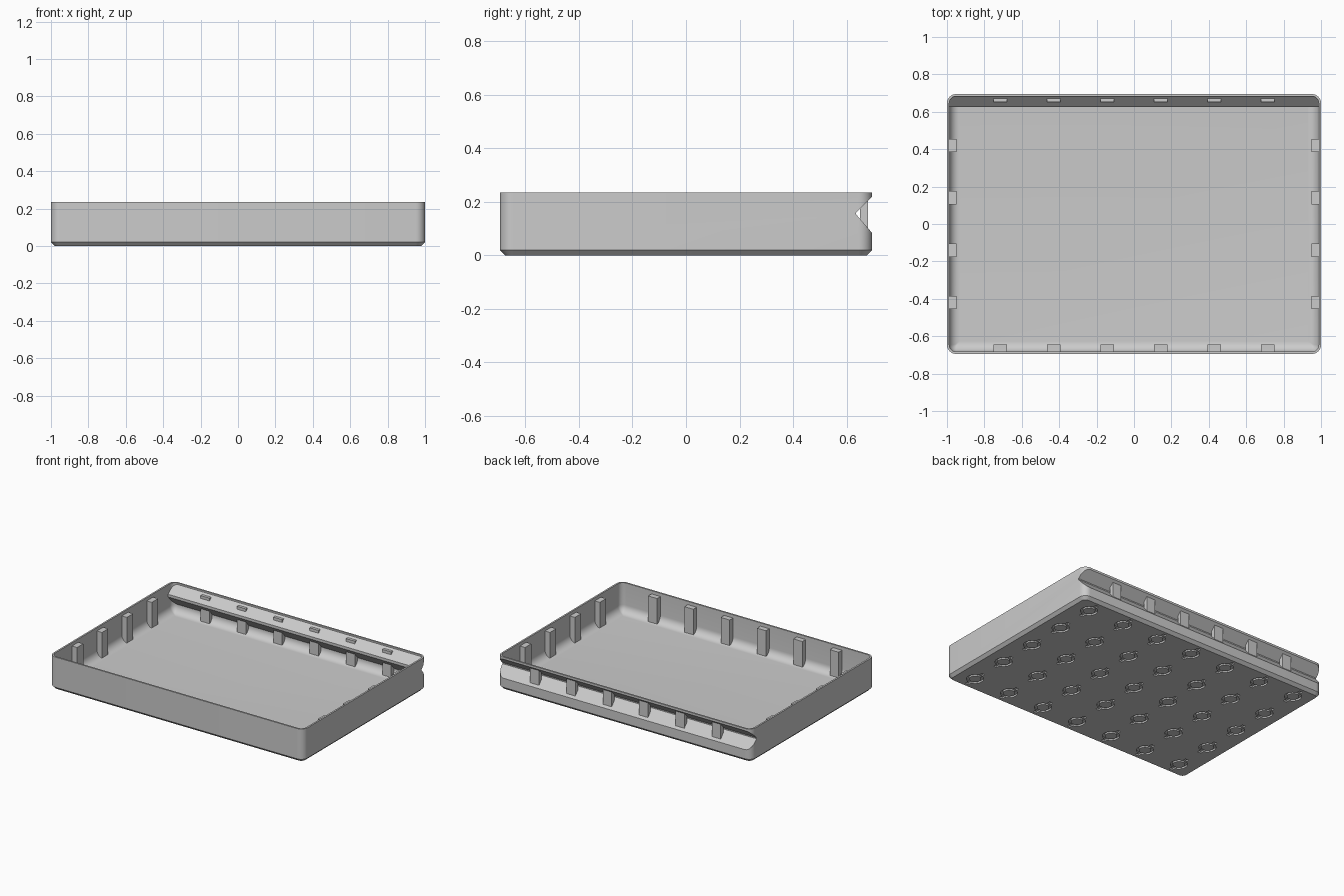
import bpy, bmesh, math
from mathutils import Matrix

cube = bpy.data.objects.get("Cube")
if cube:
    bpy.data.objects.remove(cube, do_unlink=True)

HX, HY, HEIGHT = 1.0, 0.695, 0.235
WALL, CORNER, FLOOR, FILLET = 0.012, 0.05, 0.024, 0.055
PITCH = 0.286

grey = bpy.data.materials.new("light_grey")
grey.use_nodes = True
grey.diffuse_color = (0.6, 0.6, 0.6, 1)
grey.node_tree.nodes["Principled BSDF"].inputs["Base Color"].default_value = (0.6, 0.6, 0.6, 1)


def finish(name, bm):
    bmesh.ops.recalc_face_normals(bm, faces=bm.faces)
    mesh = bpy.data.meshes.new(name)
    bm.to_mesh(mesh)
    bm.free()
    mesh.materials.append(grey)
    obj = bpy.data.objects.new(name, mesh)
    bpy.context.collection.objects.link(obj)
    return obj


def loft(bm, rings):
    """Closed solid through rings of points."""
    loops = [[bm.verts.new(p) for p in ring] for ring in rings]
    n = len(loops[0])
    for low, high in zip(loops, loops[1:]):
        for i in range(n):
            j = (i + 1) % n
            bm.faces.new((low[i], low[j], high[j], high[i]))
    bm.faces.new(loops[0][::-1])
    bm.faces.new(loops[-1])


def rounded_ring(inset, z, steps=8):
    r = max(CORNER - inset, 0.006)
    points = []
    for k, (sx, sy) in enumerate(((1, 1), (-1, 1), (-1, -1), (1, -1))):
        for i in range(steps + 1):
            a = (k + i / steps) * math.pi / 2
            points.append((sx * (HX - inset - r) + r * math.cos(a),
                           sy * (HY - inset - r) + r * math.sin(a), z))
    return points


def rounded_solid(name, levels):
    bm = bmesh.new()
    loft(bm, [rounded_ring(inset, z) for inset, z in levels])
    return finish(name, bm)


def groove_prism(name, profile):
    bm = bmesh.new()
    loft(bm, [[(x, y, z) for y, z in profile] for x in (-1.2, 1.2)])
    return finish(name, bm)


def add_box(bm, center, size):
    matrix = Matrix.Translation(center) @ Matrix.Diagonal((*size, 1))
    bmesh.ops.create_cube(bm, size=1, matrix=matrix)


def subtract(target, cutter):
    cutter.hide_render = True
    mod = target.modifiers.new("cut", "BOOLEAN")
    mod.operation = "DIFFERENCE"
    mod.solver = "EXACT"
    mod.object = cutter
    bpy.context.view_layer.objects.active = target
    bpy.ops.object.modifier_apply(modifier=mod.name)
    bpy.data.objects.remove(cutter, do_unlink=True)


# Outer shell with bevelled base, and the filleted hollow inside it
tray = rounded_solid("tray", [(0.02, 0), (0, 0.02), (0, HEIGHT)])
levels = []
for i in range(9):
    a = i / 8 * math.pi / 2
    levels.append((WALL + FILLET * (1 - math.sin(a)), FLOOR + FILLET * (1 - math.cos(a))))
cavity = rounded_solid("cavity_cutter", levels + [(WALL, HEIGHT + 0.05)])

# V-shaped grip groove along the back, with the wall following it inside
subtract(cavity, groove_prism("groove_wall", [(0.626, 0.148), (0.626, 0.167),
                                              (0.75, 0.291), (0.75, 0.005)]))
subtract(tray, cavity)
subtract(tray, groove_prism("groove_cutter", [(0.636, 0.153), (0.636, 0.161),
                                              (0.75, 0.275), (0.75, 0.021)]))

# Grid of ring recesses with key slots in the underside
rings, slots = bmesh.new(), bmesh.new()
SEG = 24
for col in range(-3, 4):
    for row in range(-2, 3):
        cx, cy = col * PITCH, row * PITCH
        section = [(0.04, -0.02), (0.056, -0.02), (0.056, 0.012), (0.04, 0.012)]
        loops = []
        for i in range(SEG):
            a = i * math.tau / SEG
            loops.append([rings.verts.new((cx + r * math.cos(a), cy + r * math.sin(a), z))
                          for r, z in section])
        for i in range(SEG):
            here, there = loops[i], loops[(i + 1) % SEG]
            for k in range(4):
                m = (k + 1) % 4
                rings.faces.new((here[k], there[k], there[m], here[m]))
        for side in (-1, 1):
            add_box(slots, (cx, cy + side * 0.065, -0.005), (0.026, 0.034, 0.032))
subtract(tray, finish("ring_cutter", rings))
subtract(tray, finish("slot_cutter", slots))

bpy.ops.object.select_all(action="DESELECT")
tray.select_set(True)
bpy.context.view_layer.objects.active = tray
bpy.ops.object.shade_smooth_by_angle(angle=math.radians(30))

# Upright ribs around the walls
RIB_LOW, RIB_TOP, RIB_WIDE = 0.03, 0.212, 0.07
mid, tall = (RIB_LOW + RIB_TOP) / 2, RIB_TOP - RIB_LOW
front, back, sides = bmesh.new(), bmesh.new(), bmesh.new()
for i in range(6):
    x = (i - 2.5) * PITCH
    add_box(front, (x, -0.667, mid), (RIB_WIDE, 0.044, tall))
    add_box(back, (x, 0.666, mid), (RIB_WIDE, 0.03, tall))
for i in range(4):
    for side in (-1, 1):
        add_box(sides, (side * 0.97, (i - 1.5) * PITCH * 0.98, mid), (0.044, RIB_WIDE, tall))
finish("front_ribs", front)
finish("back_ribs", back)
finish("side_ribs", sides)
